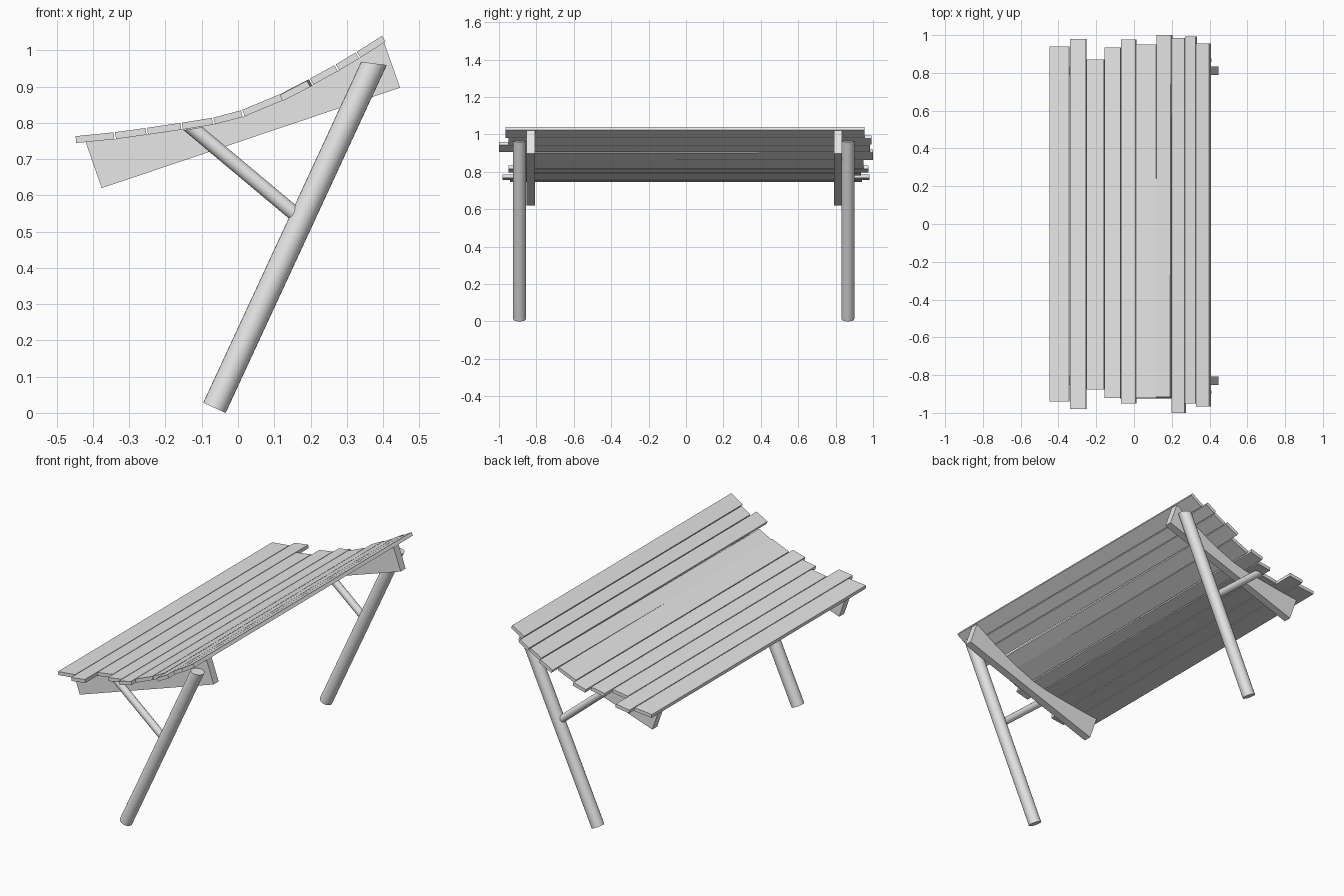
import bpy, bmesh
from math import cos, sin, tau
from mathutils import Vector

cube = bpy.data.objects.get("Cube")
if cube:
    bpy.data.objects.remove(cube, do_unlink=True)

grey = bpy.data.materials.new("plain grey")
grey.use_nodes = True
grey.diffuse_color = (0.8, 0.8, 0.8, 1)
grey.node_tree.nodes["Principled BSDF"].inputs["Base Color"].default_value = (0.8, 0.8, 0.8, 1)


def loft(name, start, end, smooth=False):
    """Solid between two matching rings of points."""
    bm = bmesh.new()
    a = [bm.verts.new(p) for p in start]
    b = [bm.verts.new(p) for p in end]
    bm.faces.new(a)
    bm.faces.new(b[::-1])
    for i in range(len(a)):
        j = (i + 1) % len(a)
        bm.faces.new((a[i], b[i], b[j], a[j]))
    bmesh.ops.recalc_face_normals(bm, faces=bm.faces)
    mesh = bpy.data.meshes.new(name)
    bm.to_mesh(mesh)
    bm.free()
    mesh.materials.append(grey)
    obj = bpy.data.objects.new(name, mesh)
    bpy.context.collection.objects.link(obj)
    if smooth:
        bpy.ops.object.select_all(action="DESELECT")
        obj.select_set(True)
        bpy.context.view_layer.objects.active = obj
        bpy.ops.object.shade_smooth_by_angle()
    return obj


def pole(name, p, q, radius, top_normal, sides=24):
    """Round pole from p to q, square cut at p and mitred at q."""
    axis = (q - p).normalized()
    u = Vector((0, 1, 0))
    v = axis.cross(u)
    ring = [radius * (cos(tau * i / sides) * u + sin(tau * i / sides) * v) for i in range(sides)]
    mitre = [o - axis * (o.dot(top_normal) / axis.dot(top_normal)) for o in ring]
    loft(name, [p + o for o in ring], [q + o for o in mitre], True)


# Seat curve: top edge of the slats seen from the front
curve = [(-.45, .763), (-.341, .774), (-.253, .786), (-.157, .8), (-.07, .814), (.01, .835),
         (.118, .88), (.197, .921), (.268, .96), (.326, .995), (.399, 1.041)]
# Front and back end of each slat
ends = [(-.94, .94), (-.98, .98), (-.875, .87), (-.92, .935), (-.95, .977),
        (-.92, .95), (-.915, 1), (-1, .985), (-.95, .993), (-.965, .955)]
THICK = 0.019
GAP = 0.002

# Slats
underside = []
for n, (front, back) in enumerate(ends):
    a, b = (Vector((x, 0, z)) for x, z in curve[n:n + 2])
    along = (b - a).normalized()
    down = Vector((along.z, 0, -along.x)) * THICK
    a, b = a + along * GAP, b - along * GAP
    section = [a, b, b + down, a + down]
    underside += [a + down, b + down]
    skew = Vector((-0.005, 0, -0.004)) if n == 6 else Vector()
    loft(f"slat_{n + 1}", [p + skew + Vector((0, front, 0)) for p in section],
         [p + Vector((0, back, 0)) for p in section])

# Side beams under the slats, with legs and braces outside them
beam = [Vector((-.376, 0, .62)), Vector((-.42, 0, .747))]
beam += [p for p in underside if -.41 < p.x < .4]
beam += [Vector((.403, 0, 1.022)), Vector((.447, 0, .897))]
foot, head = Vector((-.065, 0, .014)), Vector((.375, 0, .964))
joint, brace_top = Vector((.172, 0, .536)), Vector((-.124, 0, .784))
for side, inner, outer, leg_y in (("front", -.808, -.852, -.89), ("back", .79, .833, .866)):
    loft(f"{side}_beam", [p + Vector((0, inner, 0)) for p in beam],
         [p + Vector((0, outer, 0)) for p in beam])
    shift = Vector((0, leg_y, 0))
    pole(f"{side}_leg", foot + shift, head + shift, .034, Vector((.13, 0, 1)))
    pole(f"{side}_brace", joint + shift, brace_top + shift, .02, Vector((-.16, 0, 1)))
